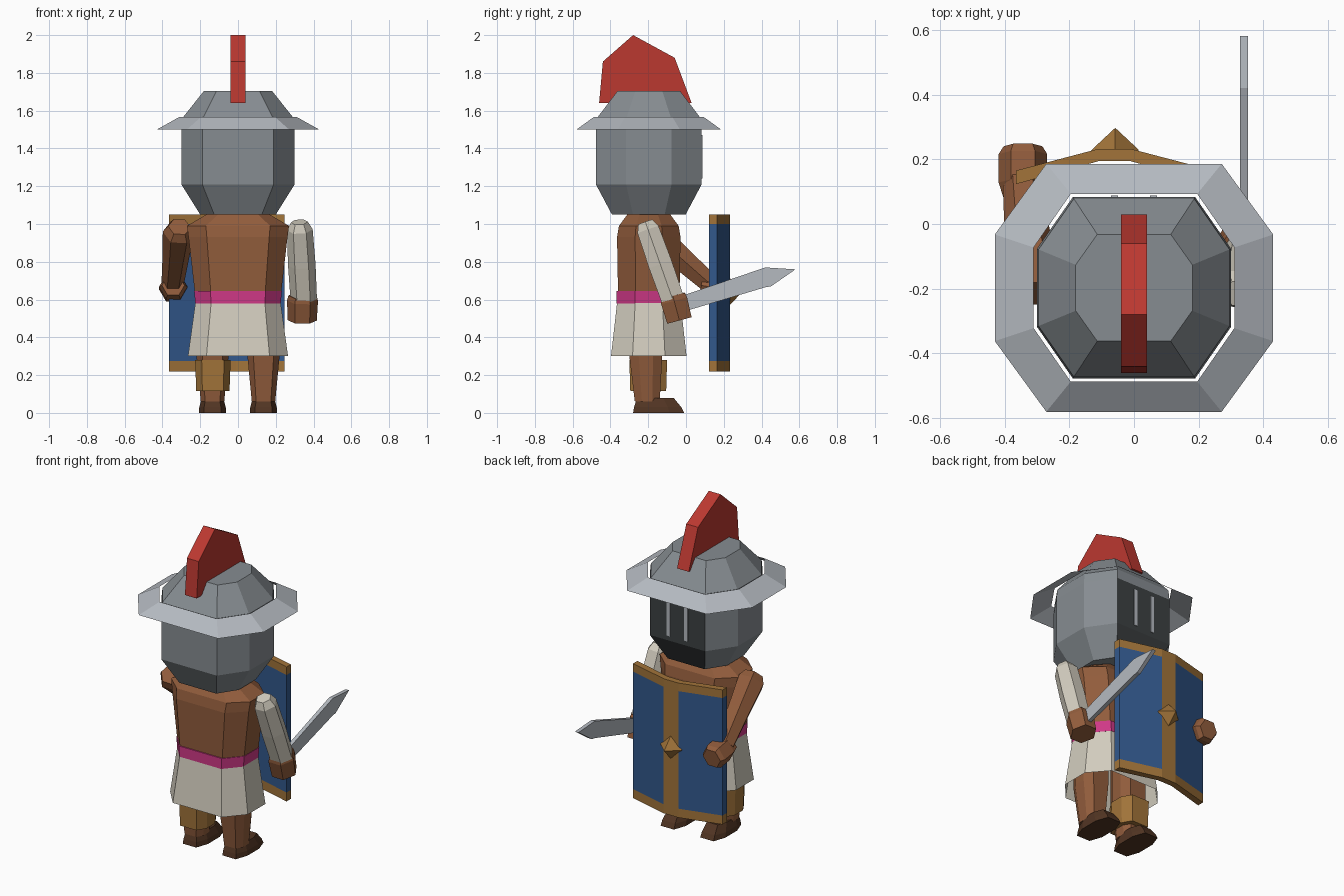
import bpy, bmesh, math
from mathutils import Vector

if "Cube" in bpy.data.objects:
    bpy.data.objects.remove(bpy.data.objects["Cube"])


def material(name, r, g, b):
    m = bpy.data.materials.new(name)
    m.diffuse_color = (r, g, b, 1)
    m.use_nodes = True
    m.node_tree.nodes["Principled BSDF"].inputs["Base Color"].default_value = m.diffuse_color
    return m


STEEL = material("helmet grey", .24, .265, .285)
LIGHT = material("light steel", .46, .49, .53)
DARK = material("visor dark", .045, .052, .054)
RED = material("crest red", .50, .04, .03)
SKIN = material("skin brown", .285, .108, .045)
GOLD = material("bronze", .36, .175, .042)
BLUE = material("shield blue", .032, .098, .265)
PINK = material("belt pink", .62, .04, .24)
CLOTH = material("cloth", .65, .61, .52)
BOOT = material("boot brown", .085, .036, .017)


def loft(name, rings, mats, caps=(True, True), rule=None):
    """Skin a list of point rings; rule(face) picks the material index."""
    bm = bmesh.new()
    rows = [[bm.verts.new(p) for p in ring] for ring in rings]
    n = len(rows[0])
    for a, b in zip(rows, rows[1:]):
        for i in range(n):
            j = (i + 1) % n
            bm.faces.new((a[i], a[j], b[j], b[i]))
    if caps[0]:
        bm.faces.new(rows[0][::-1])
    if caps[1]:
        bm.faces.new(rows[-1])
    bmesh.ops.recalc_face_normals(bm, faces=bm.faces)
    bm.normal_update()
    if rule:
        for f in bm.faces:
            f.material_index = rule(f)
    me = bpy.data.meshes.new(name)
    bm.to_mesh(me)
    bm.free()
    for m in mats:
        me.materials.append(m)
    ob = bpy.data.objects.new(name, me)
    bpy.context.collection.objects.link(ob)
    return ob


def octagon(hx, hy, z, x=0, y=-.197):
    cx, cy = hx * .63, hy * .43
    q = [(hx, -cy), (hx, cy), (cx, hy), (-cx, hy),
         (-hx, cy), (-hx, -cy), (-cx, -hy), (cx, -hy)]
    return [(x + a, y + b, z) for a, b in q]


def tube(name, start, end, stations, mat, sides=6):
    """Straight limb; stations are (fraction along, radius)."""
    p, e = Vector(start), Vector(end)
    d = (e - p).normalized()
    u = (Vector((1, 0, 0)) - d * d.x).normalized()
    v = d.cross(u)
    rings = []
    for t, r in stations:
        c = p.lerp(e, t)
        rings.append([c + r * (u * math.cos(k * math.tau / sides) + v * math.sin(k * math.tau / sides))
                      for k in range(sides)])
    return loft(name, rings, [mat])


def slab(name, outline, x0, x1, mat):
    return loft(name, [[(x, y, z) for y, z in outline] for x in (x0, x1)], [mat])


# Helmet with a dark face plate
loft("helmet", [octagon(.20, .195, 1.05), octagon(.30, .28, 1.21), octagon(.30, .28, 1.5),
                octagon(.295, .275, 1.56), octagon(.18, .165, 1.705)], [STEEL, DARK],
     rule=lambda f: int(f.normal.y > .8 and f.calc_center_median().z < 1.5))
for x in (-.06, .06):
    slab("visor_bar", [(.08, 1.24), (.088, 1.24), (.088, 1.47), (.08, 1.47)], x - .011, x + .011, LIGHT)
loft("helmet_brim", [octagon(.43, .383, 1.5), octagon(.31, .29, 1.567)], [LIGHT], (False, False))
slab("crest", [(-.46, 1.64), (-.44, 1.86), (-.28, 2.0), (-.06, 1.88), (.03, 1.64)], -.04, .04, RED)

# Body, belt and open skirt
loft("torso", [octagon(.222, .162, .58), octagon(.262, .168, .93), octagon(.27, .158, .99),
               octagon(.16, .11, 1.055)], [SKIN])
loft("belt", [octagon(.226, .17, .58), octagon(.232, .17, .645)], [PINK])
loft("skirt", [octagon(.265, .2, .30), octagon(.226, .168, .582)], [CLOTH], (False, True))

# Legs and boots
for x in (-.135, .135):
    loft("leg", [octagon(.062, .066, .06, x, -.205), octagon(.085, .087, .3, x, -.213),
                 octagon(.085, .087, .57, x, -.213)], [SKIN])
    loft("boot", [octagon(.072, .135, 0, x, -.145), octagon(.07, .125, .03, x, -.15),
                  octagon(.058, .098, .078, x, -.162)], [BOOT])
loft("greave", [octagon(.088, .095, .115, -.133, -.2), octagon(.094, .1, .28, -.133, -.2)], [GOLD])

# Sword arm in a padded sleeve
tube("sleeve", (.325, -.215, 1.01), (.348, -.07, .60),
     [(0, .045), (.1, .068), (.55, .073), (1, .07)], CLOTH)
tube("sword_hand", (.342, -.07, .62), (.34, -.035, .49), [(0, .075), (.2, .082), (1, .077)], SKIN)
slab("sword", [(-.05, .525), (.42, .665), (.45, .67), (.58, .76), (.42, .77), (-.05, .61)],
     .328, .352, LIGHT)

# Shield arm
tube("shield_arm", (-.31, -.215, .985), (-.345, .12, .69),
     [(0, .06), (.1, .085), (.5, .072), (1, .06)], SKIN)
tube("shield_hand", (-.343, .08, .675), (-.343, .24, .65), [(0, .06), (.3, .075), (.85, .075), (1, .06)], SKIN)

# Bent shield with bronze bands and a front stripe
xs = (-.365, -.11, -.01, .245)
plan = list(zip(xs, (.165, .232, .232, .165))) + list(zip(xs, (.123, .194, .194, .123)))[::-1]


def shield_colour(f):
    z = f.calc_center_median().z
    return int(z < .275 or z > 1.0 or f.normal.y > .99)


loft("shield", [[(x, y, z) for x, y in plan] for z in (.22, .275, 1.0, 1.05)], [BLUE, GOLD],
     rule=shield_colour)
bpy.ops.mesh.primitive_cone_add(vertices=4, radius1=.075, radius2=0, depth=.07,
                                location=(-.058, .262, .64), rotation=(-math.pi / 2, 0, 0))
boss = bpy.context.object
boss.name = "shield_boss"
boss.data.materials.append(GOLD)
